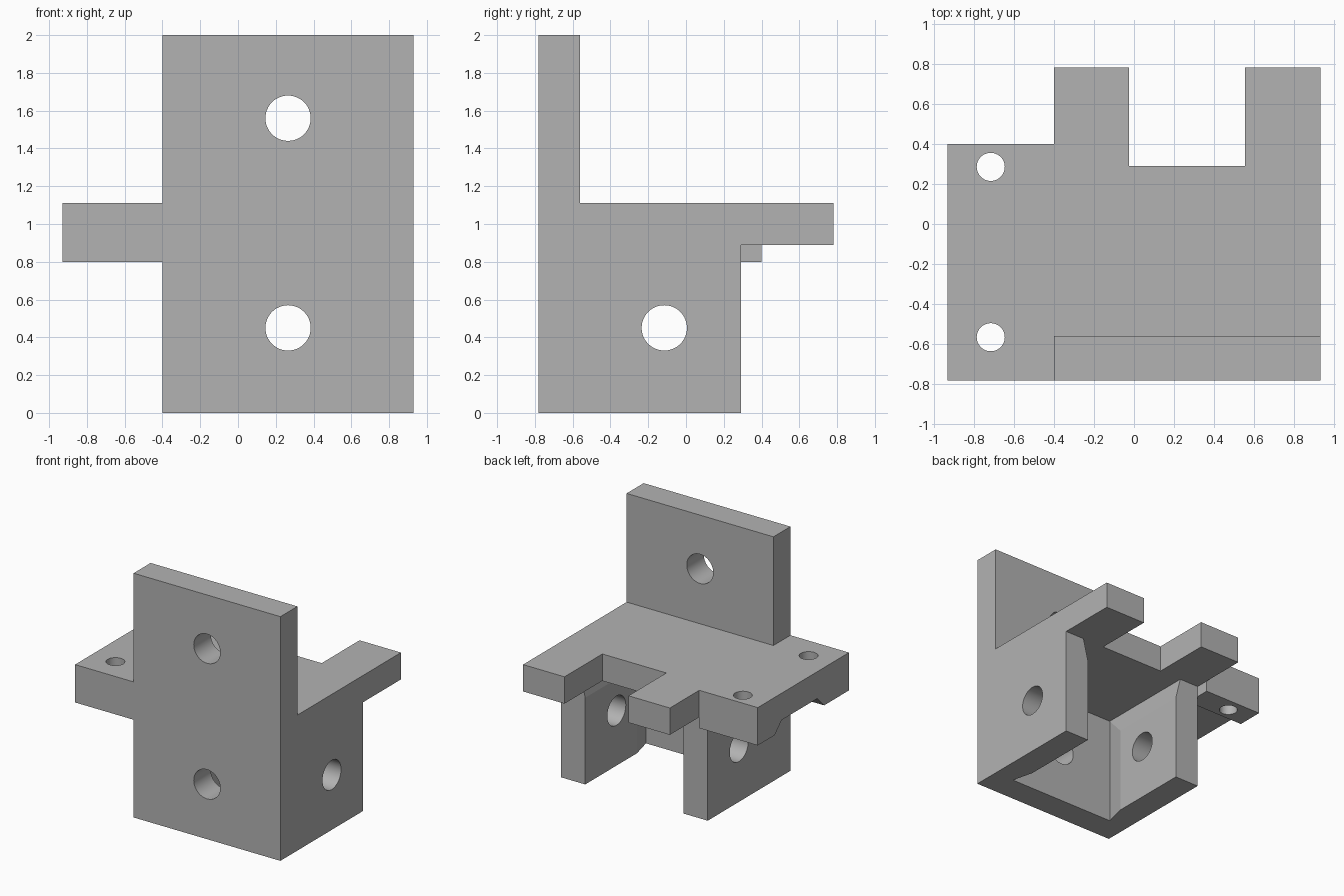
import bpy, bmesh, math

old = bpy.data.objects.get("Cube")
if old:
    bpy.data.objects.remove(old, do_unlink=True)

grey = bpy.data.materials.new("plain grey")
grey.use_nodes = True
COLOUR = (0.45, 0.45, 0.45, 1)
grey.diffuse_color = COLOUR
grey.node_tree.nodes["Principled BSDF"].inputs["Base Color"].default_value = COLOUR

# Profile plane coordinates (a, b) and depth c, for each extrusion axis
PLACE = {"x": lambda a, b, c: (c, a, b),
         "y": lambda a, b, c: (a, c, b),
         "z": lambda a, b, c: (a, b, c)}


def prism(name, points, axis, low, high):
    bm = bmesh.new()
    verts = [bm.verts.new(PLACE[axis](a, b, low)) for a, b in points]
    face = bm.faces.new(verts)
    side = bmesh.ops.extrude_face_region(bm, geom=[face])
    shift = PLACE[axis](0, 0, high - low)
    moved = [g for g in side["geom"] if isinstance(g, bmesh.types.BMVert)]
    bmesh.ops.translate(bm, verts=moved, vec=shift)
    bmesh.ops.recalc_face_normals(bm, faces=bm.faces)
    mesh = bpy.data.meshes.new(name)
    bm.to_mesh(mesh)
    bm.free()
    mesh.materials.append(grey)
    obj = bpy.data.objects.new(name, mesh)
    bpy.context.collection.objects.link(obj)
    return obj


def box(name, x, y, z):
    return prism(name, [(x[0], y[0]), (x[1], y[0]), (x[1], y[1]), (x[0], y[1])], "z", *z)


def hole(name, a, b, radius, axis, low, high, sides=48):
    ring = [(a + radius * math.cos(2 * math.pi * i / sides),
             b + radius * math.sin(2 * math.pi * i / sides)) for i in range(sides)]
    return prism(name, ring, axis, low, high)


def combine(target, other, operation):
    mod = target.modifiers.new(operation.lower(), "BOOLEAN")
    mod.operation, mod.solver, mod.object = operation, "EXACT", other
    bpy.context.view_layer.objects.active = target
    bpy.ops.object.modifier_apply(modifier=mod.name)
    bpy.data.objects.remove(other, do_unlink=True)


# Main extents
LEFT, RIGHT, END = -0.4, 0.93, -0.93
FRONT, INNER, BACK, TAB = -0.78, -0.56, 0.29, 0.78
LOW, TOP = 0.89, 1.11
IN_L, IN_R = -0.18, 0.71
RELIEF, RUN = 0.045, 0.18

# Lower block, hollowed into two walls with relieved inner corners
bracket = box("bracket", (LEFT, RIGHT), (FRONT, BACK), (0, TOP))
plan = [(IN_L, 0.5), (IN_L, INNER + RUN), (IN_L - RELIEF, INNER),
        (IN_R + RELIEF, INNER), (IN_R, INNER + RUN), (IN_R, 0.5)]
section = [(IN_L, -0.1), (IN_L, LOW - RUN), (IN_L - RELIEF, LOW),
           (IN_R + RELIEF, LOW), (IN_R, LOW - RUN), (IN_R, -0.1)]
combine(bracket, prism("pocket_plan", plan, "z", -0.1, LOW), "DIFFERENCE")
combine(bracket, prism("pocket_section", section, "y", INNER, 0.5), "DIFFERENCE")

# Shelf with side wing and two rear tabs
shelf = [(END, FRONT), (RIGHT, FRONT), (RIGHT, TAB), (0.555, TAB), (0.555, BACK),
         (-0.025, BACK), (-0.025, TAB), (LEFT, TAB), (LEFT, 0.4), (END, 0.4)]
combine(bracket, prism("shelf", shelf, "z", LOW, TOP), "UNION")

# Upright front plate
combine(bracket, box("front_plate", (LEFT, RIGHT), (FRONT, INNER), (0, 2)), "UNION")

# Thickened pads under the wing holes
for name, outer, inner, slope in (("front_pad", FRONT, -0.46, 0.09),
                                  ("rear_pad", 0.4, 0.18, -0.09)):
    pad = [(outer, 0.8), (inner, 0.8), (inner + slope, LOW), (inner + slope, 1), (outer, 1)]
    combine(bracket, prism(name, pad, "x", END, LEFT), "UNION")

# Bolt holes through plate, walls and wing
for height in (0.45, 1.56):
    combine(bracket, hole("plate_hole", 0.265, height, 0.12, "y", -1, -0.5), "DIFFERENCE")
combine(bracket, hole("wall_hole", -0.115, 0.45, 0.12, "x", -1.1, 1.1), "DIFFERENCE")
for depth in (-0.565, 0.285):
    combine(bracket, hole("wing_hole", -0.715, depth, 0.07, "z", 0.5, 1.5), "DIFFERENCE")

# Round hole walls shade smooth, all other edges stay sharp
bpy.ops.object.select_all(action="DESELECT")
bracket.select_set(True)
bpy.context.view_layer.objects.active = bracket
bpy.ops.object.shade_smooth_by_angle(angle=math.radians(12))
